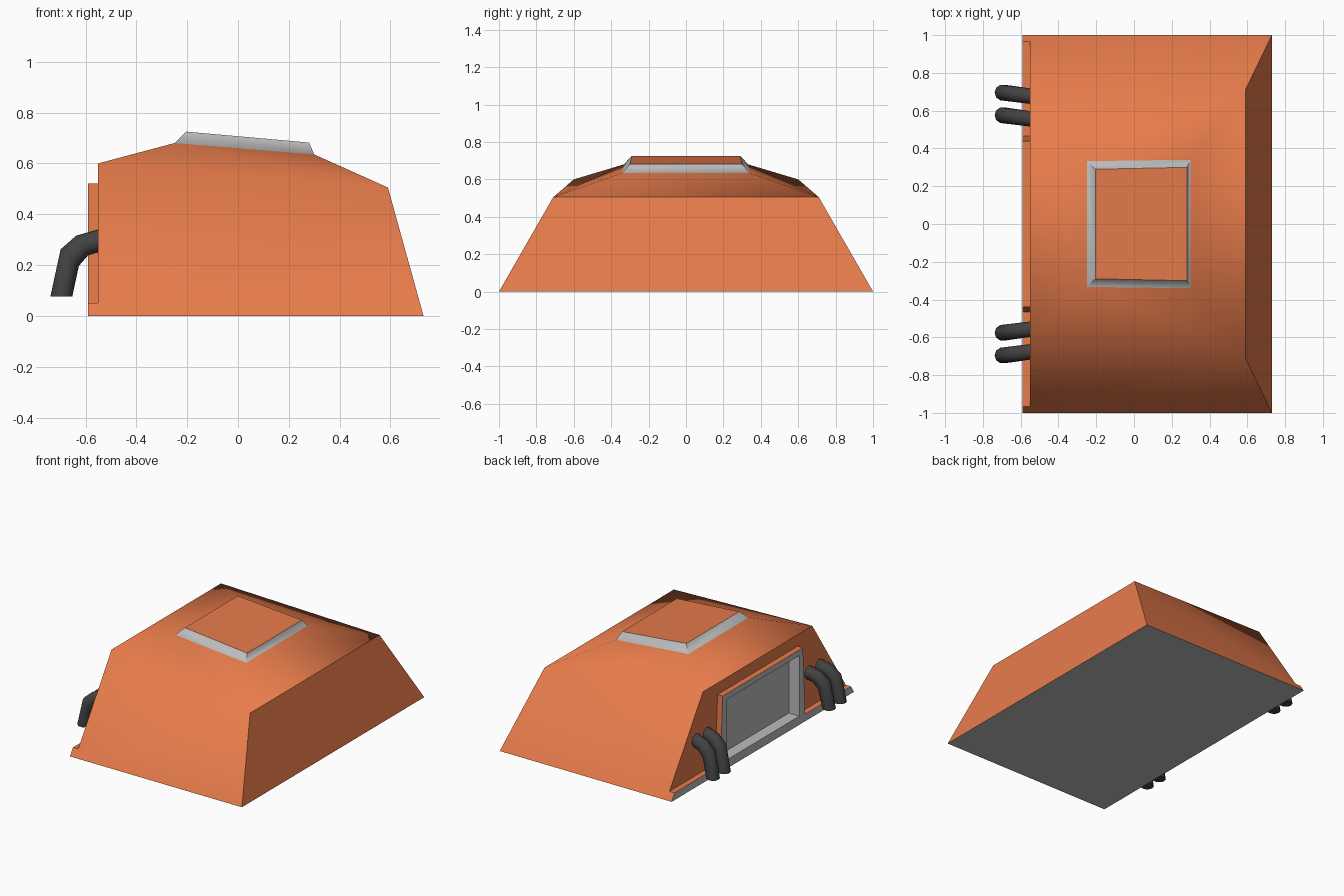
import bpy, bmesh, math

if "Cube" in bpy.data.objects:
    bpy.data.objects.remove(bpy.data.objects["Cube"])


def material(name, rgb):
    m = bpy.data.materials.new(name)
    m.diffuse_color = (*rgb, 1)
    m.use_nodes = True
    m.node_tree.nodes["Principled BSDF"].inputs["Base Color"].default_value = m.diffuse_color
    return m


orange = material("orange_paint", (0.8, 0.2, 0.07))
grey = material("grey_metal", (0.5, 0.5, 0.5))
dark = material("dark_rubber", (0.055, 0.055, 0.055))


def finish(bm, name, mats, angle):
    bmesh.ops.recalc_face_normals(bm, faces=bm.faces)
    mesh = bpy.data.meshes.new(name)
    bm.to_mesh(mesh)
    bm.free()
    for m in mats:
        mesh.materials.append(m)
    ob = bpy.data.objects.new(name, mesh)
    bpy.context.collection.objects.link(ob)
    bpy.ops.object.select_all(action='DESELECT')
    ob.select_set(True)
    bpy.context.view_layer.objects.active = ob
    bpy.ops.object.shade_smooth_by_angle(angle=math.radians(angle))
    return ob


# Armoured body: shell, roof hatch and rear door in one closed mesh
bm = bmesh.new()
cache = {}


def face(points, mat=0):
    vs = []
    for p in points:
        if p not in cache:
            cache[p] = bm.verts.new(p)
        vs.append(cache[p])
    bm.faces.new(vs).material_index = mat


def flip(points):
    return [(x, -y, z) for x, y, z in points]


def both(points, mat=0):
    face(points, mat)
    face(flip(points), mat)


def across(points, mat=0):
    face(points + flip(points)[::-1], mat)


XB, XD, XP = -0.55, -0.59, -0.51          # rear wall, door rim, door panel
low_f, low_b = (0.73, 1, 0), (XB, 1, 0)
top_f, top_b = (0.59, 0.71, 0.505), (XB, 0.6, 0.6)
hat_f, hat_b = (0.3, 0.34, 0.635), (-0.25, 0.333, 0.68)
lid_f, lid_b = (0.28, 0.3, 0.682), (-0.205, 0.29, 0.725)

# Rear T outline (plinth plus door frame) at the wall and at the rim
outline = [(1, 0), (0.967, 0.05), (0.465, 0.05), (0.44, 0.52)]
wall = [(XB, y, z) for y, z in outline]
rim = [(XD, y, z) for y, z in outline]

# Shell
both([low_f, top_f, top_b, wall[1], low_b])
across([low_f, top_f])
both([top_f, hat_f, hat_b, top_b])
across([top_f, hat_f])
across([top_b, hat_b])
across([low_f, low_b, rim[0]], 1)

# Roof hatch
both([hat_f, lid_f, lid_b, hat_b], 1)
across([hat_f, lid_f], 1)
across([hat_b, lid_b], 1)
across([lid_f, lid_b])

# Rear wall around the door
across([top_b, wall[1], wall[2], wall[3]])
for i in range(3):
    both([wall[i], rim[i], rim[i + 1], wall[i + 1]])
across([wall[3], rim[3]])

# Grey rim and recessed door panel
p, q = (XD, 0.4, 0.06), (XD, 0.4, 0.48)
pi, qi = (XP, 0.4, 0.06), (XP, 0.4, 0.48)
both([rim[2], rim[3], q, p], 1)
across([rim[3], q], 1)
across([rim[0], rim[1], rim[2], p], 1)
both([p, q, qi, pi], 1)
across([p, pi], 1)
across([q, qi], 1)
across([pi, qi], 1)
finish(bm, "body", [orange, grey], 47)

# Exhaust pipes: bent tubes given by outer and inner points of each ring
RINGS = [((-0.52, 0.343), (-0.52, 0.253)), ((-0.55, 0.34), (-0.55, 0.25)),
         ((-0.636, 0.316), (-0.59, 0.238)), ((-0.698, 0.262), (-0.626, 0.197)),
         ((-0.738, 0.077), (-0.652, 0.077))]
SIDES, RADIUS = 10, 0.043


def pipe(name, y0, side):
    bm = bmesh.new()
    rings = []
    for (xo, zo), (xi, zi) in RINGS:
        cx, cz = (xo + xi) / 2, (zo + zi) / 2
        cy = y0 + (XB - cx) * 0.13
        ring = []
        for k in range(SIDES):
            a = 2 * math.pi * k / SIDES
            c, s = math.cos(a), math.sin(a)
            ring.append(bm.verts.new((cx + (xo - cx) * c,
                                      side * (cy + RADIUS * s),
                                      cz + (zo - cz) * c)))
        rings.append(ring)
    for a, b in zip(rings, rings[1:]):
        for k in range(SIDES):
            n = (k + 1) % SIDES
            bm.faces.new((a[k], a[n], b[n], b[k]))
    bm.faces.new(rings[0])
    bm.faces.new(rings[-1])
    finish(bm, name, [dark], 45)


for side, label in ((1, "left"), (-1, "right")):
    pipe(f"exhaust_pipe_outer_{label}", 0.677, side)
    pipe(f"exhaust_pipe_inner_{label}", 0.557, side)
